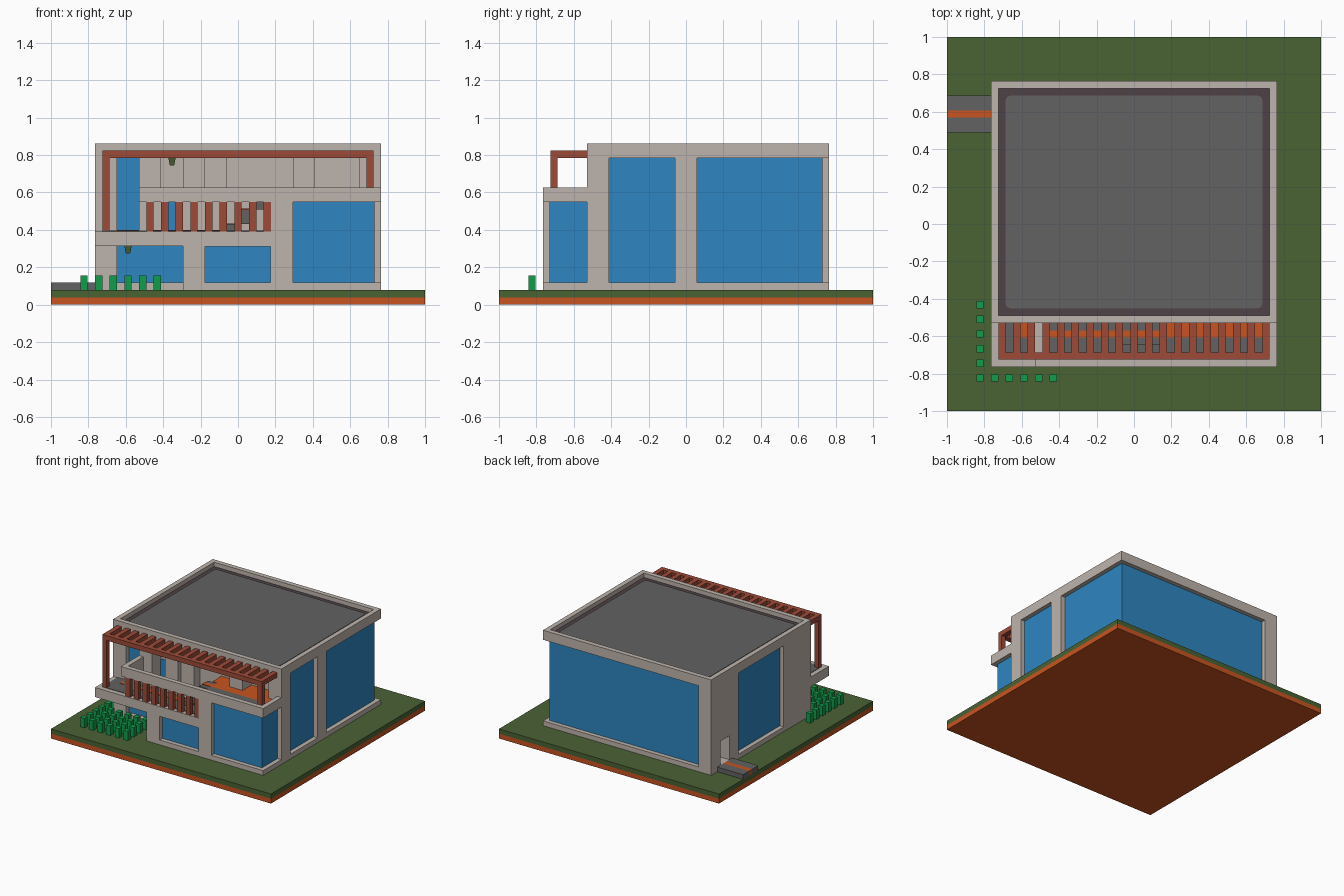
import bpy, bmesh, math

cube = bpy.data.objects.get("Cube")
if cube:
    bpy.data.objects.remove(cube, do_unlink=True)

U = 2 / 51  # one grid module; all box sizes below are in modules


def material(name, rgb):
    lin = [((c / 255 + 0.055) / 1.055) ** 2.4 if c > 10 else c / 255 / 12.92 for c in rgb] + [1]
    m = bpy.data.materials.new(name)
    m.use_nodes = True
    m.diffuse_color = lin
    bsdf = next(n for n in m.node_tree.nodes if n.type == 'BSDF_PRINCIPLED')
    bsdf.inputs["Base Color"].default_value = lin
    bsdf.inputs["Roughness"].default_value = 0.8
    return m


PLASTER = material("plaster beige", (190, 180, 172))
GLASS = material("window blue", (46, 134, 193))
GRASS = material("grass green", (74, 98, 52))
GREY = material("paving grey", (98, 98, 98))
ORANGE = material("earth orange", (200, 84, 32))
WOOD = material("red brown wood", (157, 75, 57))
GUTTER = material("dark gutter", (78, 65, 70))
BUSH = material("bush green", (16, 158, 75))


def boxes(name, mat, items):
    """One object made of boxes given as (x0, x1, y0, y1, z0, z1)."""
    bm = bmesh.new()
    for x0, x1, y0, y1, z0, z1 in items:
        verts = bmesh.ops.create_cube(bm, size=1)["verts"]
        for v in verts:
            v.co = ((x0 + (v.co.x + .5) * (x1 - x0)) * U,
                    (y0 + (v.co.y + .5) * (y1 - y0)) * U,
                    (z0 + (v.co.z + .5) * (z1 - z0)) * U)
    mesh = bpy.data.meshes.new(name)
    bm.to_mesh(mesh)
    bm.free()
    ob = bpy.data.objects.new(name, mesh)
    bpy.context.collection.objects.link(ob)
    mesh.materials.append(mat)
    return ob


def carve(ob, cuts):
    """Cut box-shaped recesses out of a solid."""
    cutters = []
    for c in cuts:
        cutter = boxes("cutter", PLASTER, [c])
        cutter.hide_render = True
        mod = ob.modifiers.new("recess", 'BOOLEAN')
        mod.operation, mod.solver, mod.object = 'DIFFERENCE', 'EXACT', cutter
        cutters.append(cutter)
    bpy.context.view_layer.update()
    deps = bpy.context.evaluated_depsgraph_get()
    mesh = bpy.data.meshes.new_from_object(ob.evaluated_get(deps))
    ob.modifiers.clear()
    ob.data = mesh
    mesh.materials.clear()
    mesh.materials.append(PLASTER)
    for p in mesh.polygons:
        p.material_index = 0
    for c in cutters:
        bpy.data.objects.remove(c, do_unlink=True)


# Ground
boxes("soil", ORANGE, [(-25.5, 25.5, -25.5, 25.5, 0, 1)])
boxes("lawn", GRASS, [(-25.5, 25.5, -25.5, 25.5, 1, 2)])

# Entrance path
boxes("path_paving", GREY, [(-25.5, -19.5, 12.5, 14.5, 2, 3), (-25.5, -19.5, 15.5, 17.5, 2, 3)])
boxes("path_stripe", ORANGE, [(-25.5, -19.5, 14.5, 15.5, 2, 3)])

# Main block with window, door, roof and upper terrace recesses
main = boxes("main_block", PLASTER, [(-19.5, 19.5, -13.5, 19.5, 2, 22)])
carve(main, [
    (-16.5, 25, 18.5, 25, 3, 20),           # back corner glazing
    (18.5, 25, 1.5, 25, 3, 20),
    (18.5, 25, -10.5, -1.5, 3, 20),         # side window
    (-25, -18.5, -4.5, 10.5, 3, 20),        # opposite side window
    (-25, -16.5, 13.5, 16.5, 3, 8),         # entrance door
    (-16.5, -7.5, -25, -12.5, 3, 8),        # porch window
    (-16.5, -13.5, -25, -12.5, 10, 20),     # upper tall window
    (-10.5, -7.5, -25, -10.5, 10, 20),      # terrace door niche
    (-4.5, -1.5, -25, -12.5, 10, 20),       # shallow niche
    (-1.5, 3.5, -25, -10.5, 10, 20),        # stair niche
    (3.5, 7.5, -25, -10.5, 15, 20),
    (10.5, 16.5, -25, -10.5, 15, 20),       # upper seating niche
    (-18.5, 18.5, -12.5, 18.5, 21, 25),     # roof pocket
])

# Front wing and corner room with sunken roof terrace
wing = boxes("front_wing", PLASTER, [(-7.5, 4.5, -19.5, -13.5, 2, 8)])
carve(wing, [(-4.5, 4.45, -25, -18.5, 3, 7.95)])
corner = boxes("corner_room", PLASTER, [(4.5, 19.5, -19.5, -13.5, 2, 16)])
carve(corner, [
    (7.5, 25, -25, -18.5, 3, 14),
    (18.5, 25, -25, -13, 3, 14),
    (4, 18.5, -18.5, -13, 15, 20),
])

# Glass panes
boxes("glass", GLASS, [
    (-16.5, 18.6, 18.5, 18.6, 3, 20),
    (18.5, 18.6, 1.5, 18.5, 3, 20),
    (18.5, 18.6, -10.5, -1.5, 3, 20),
    (-18.6, -18.5, -4.5, 10.5, 3, 20),
    (-16.5, -7.5, -12.6, -12.5, 3, 8),
    (-16.5, -13.5, -12.6, -12.5, 10, 20),
    (-10.5, -7.5, -10.6, -10.5, 10, 15),
    (-4.5, 4.45, -18.6, -18.5, 3, 7.95),
    (7.5, 18.6, -18.6, -18.5, 3, 14),
    (18.5, 18.6, -18.5, -13.5, 3, 14),
])

# Roof
boxes("roof_gutter", GUTTER, [(-18.5, 18.5, -12.5, 18.5, 21, 21.1)])
roof = boxes("roof_field", GREY, [(-17.5, 17.5, -11.5, 17.5, 21.1, 21.25)])
bm = bmesh.new()
bm.from_mesh(roof.data)
corners = [e for e in bm.edges if abs(e.verts[0].co.z - e.verts[1].co.z) > 1e-4]
bmesh.ops.bevel(bm, geom=corners, offset=0.7 * U, segments=4, profile=0.5, affect='EDGES')
bm.to_mesh(roof.data)
bm.free()

# Terrace slab, floors and carpet
boxes("terrace_slab", PLASTER, [(-19.5, 4.5, -19.5, -13.5, 8, 10)])
boxes("terrace_floor", GREY, [
    (-18.5, 4.5, -18.5, -13.5, 10, 10.1),
    (-10.5, -7.5, -13.5, -10.6, 10, 10.1),
    (4.5, 18.5, -18.5, -15.5, 15, 15.1),
])
boxes("terrace_carpet", ORANGE, [
    (-12.5, -1.5, -15.5, -14.5, 10.1, 10.2),
    (-16.5, -13.5, -15.5, -13.5, 10.1, 10.2),
    (4.5, 18.5, -15.5, -13.5, 15, 15.1),
    (3.5, 7.5, -13.5, -10.5, 15, 15.1),
    (10.5, 16.5, -13.5, -10.5, 15, 15.1),
])

# Stairs to the raised terrace, with a carpet runner
boxes("stairs", GREY, [(k - .5, k + .5, -16.5, -13.5, max(k + 10, 10.1), min(k + 12, 15))
                       for k in range(-1, 5)])
boxes("stair_runner", ORANGE, [(k - .5, k + .5, -15.5, -14.5, min(k + 12, 15), min(k + 12, 15) + .1)
                               for k in range(-1, 5)])

# Balcony rail: beam, side return and slats
boxes("balcony_beam", PLASTER, [(-13.5, 4.5, -19.5, -18.5, 14, 16)])
boxes("balcony_return", PLASTER, [(-13.5, -12.5, -18.5, -13.5, 10, 16)])
boxes("balcony_slats", WOOD, [(x - .5, x + .5, -19.4, -18.5, 10, 14) for x in range(-12, 5, 2)])

# Pergola
boxes("pergola_posts", WOOD, [(-18.5, -17.5, -18.5, -17.5, 10, 20),
                              (17.5, 18.5, -18.5, -17.5, 15, 20)])
boxes("pergola_front_beam", WOOD, [(-18.5, 18.5, -18.5, -17.5, 20, 21)])
boxes("pergola_rafters", WOOD, [(x - .5, x + .5, -17.5, -13.5, 20, 21) for x in range(-18, 19, 2)])

# Hanging lamps, tapered towards the bottom
for name, x, y, top in (("upper_lamp", -9, -13, 20), ("porch_lamp", -15, -15, 8)):
    lamp = boxes(name, GRASS, [(x - .5, x + .5, y - .5, y + .5, top - 1, top)])
    for v in lamp.data.vertices:
        if v.co.z < (top - .5) * U:
            v.co.x = x * U + (v.co.x - x * U) * .6
            v.co.y = y * U + (v.co.y - y * U) * .6

# Bush grid around the porch corner
boxes("bushes", BUSH, [(x - .5, x + .5, y - .5, y + .5, 2, 4)
                       for x in range(-21, -10, 2) for y in range(-21, -10, 2)
                       if x == -21 or y <= -15])
